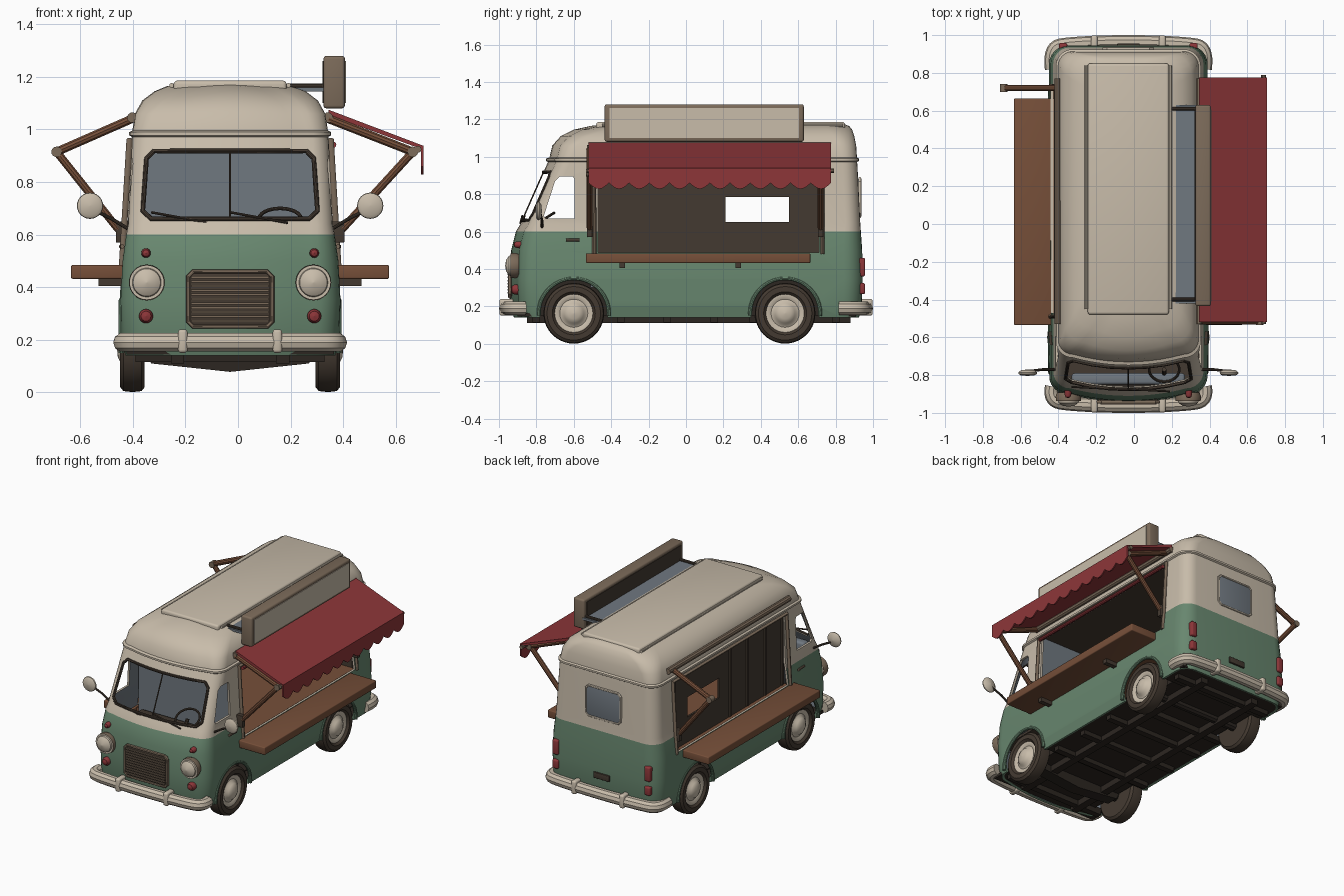
import bpy, bmesh, math
from mathutils import Vector, Matrix

if "Cube" in bpy.data.objects:
    bpy.data.objects.remove(bpy.data.objects["Cube"])

CX = -0.03   # the body sits slightly left of the bounding-box centre


def mat(name, r, g, b):
    m = bpy.data.materials.new(name)
    lin = lambda c: ((c / 255 + 0.055) / 1.055) ** 2.4
    m.diffuse_color = (lin(r), lin(g), lin(b), 1)
    m.use_nodes = True
    m.node_tree.nodes["Principled BSDF"].inputs["Base Color"].default_value = m.diffuse_color
    return m


GREEN = mat("sage_green", 104, 135, 111)
CREAM = mat("cream", 200, 188, 170)
SLATE = mat("slate_grey", 112, 120, 128)
WOOD = mat("wood", 118, 79, 57)
RED = mat("awning_red", 141, 54, 57)
DARK = mat("underbody_black", 44, 38, 33)
BROWN = mat("dark_brown", 68, 58, 49)
TAUPE = mat("taupe", 124, 107, 90)


def make(name, bm, *mats):
    bmesh.ops.recalc_face_normals(bm, faces=bm.faces)
    me = bpy.data.meshes.new(name)
    bm.to_mesh(me)
    bm.free()
    for m in mats:
        me.materials.append(m)
    o = bpy.data.objects.new(name, me)
    bpy.context.collection.objects.link(o)
    return o


def box(name, lo, hi, m, bevel=0):
    bm = bmesh.new()
    bmesh.ops.create_cube(bm, size=1)
    for v in bm.verts:
        v.co = Vector([lo[i] + (v.co[i] + 0.5) * (hi[i] - lo[i]) for i in range(3)])
    if bevel:
        bmesh.ops.bevel(bm, geom=bm.edges[:], offset=bevel, segments=3, profile=0.5, affect='EDGES')
    return make(name, bm, m)


def prism(name, pts, axis, a, b, *mats, index=0):
    bm = bmesh.new()
    put = (lambda p, t: (t, p[0], p[1])) if axis == 'x' else (lambda p, t: (p[0], t, p[1]))
    f = bm.faces.new([bm.verts.new(put(p, a)) for p in pts])
    ext = bmesh.ops.extrude_face_region(bm, geom=[f])
    move = Vector((b - a, 0, 0) if axis == 'x' else (0, b - a, 0))
    bmesh.ops.translate(bm, vec=move, verts=[v for v in ext['geom'] if isinstance(v, bmesh.types.BMVert)])
    for f in bm.faces:
        f.material_index = index
    return make(name, bm, *mats)


def tube(name, pts, r, m, cyclic=False, nurbs=False):
    cu = bpy.data.curves.new(name, 'CURVE')
    cu.dimensions, cu.bevel_depth, cu.bevel_resolution, cu.use_fill_caps = '3D', r, 3, True
    s = cu.splines.new('NURBS' if nurbs else 'POLY')
    s.points.add(len(pts) - 1)
    for p, q in zip(s.points, pts):
        p.co = (*q, 1)
    s.use_cyclic_u = cyclic
    if nurbs:
        s.order_u, s.use_endpoint_u, s.resolution_u = 3, True, 6
    cu.materials.append(m)
    o = bpy.data.objects.new(name, cu)
    bpy.context.collection.objects.link(o)
    bpy.ops.object.select_all(action='DESELECT')
    o.select_set(True)
    bpy.context.view_layer.objects.active = o
    bpy.ops.object.convert(target='MESH')
    return o


def lathe(name, prof, loc, axis, mats, split=99, n=32):
    """prof: (radius, height) along the axis; segments from index split on use the second material."""
    bm = bmesh.new()
    rings = [[bm.verts.new((max(r, 1e-4) * math.cos(2 * math.pi * i / n), max(r, 1e-4) * math.sin(2 * math.pi * i / n), h))
              for i in range(n)] for r, h in prof]
    for k in range(len(rings) - 1):
        for i in range(n):
            f = bm.faces.new((rings[k][i], rings[k][(i + 1) % n], rings[k + 1][(i + 1) % n], rings[k + 1][i]))
            f.material_index = int(k >= split)
    q = Vector((0, 0, 1)).rotation_difference(Vector(axis)).to_matrix().to_4x4()
    bm.transform(Matrix.Translation(loc) @ q)
    return make(name, bm, *mats)


# Body shell: horizontal rings (z, half width, front y, back y, corner radius)
RINGS = [(.14, .40, -.92, .925, .09), (.2, .415, -.94, .94, .1), (.35, .42, -.942, .945, .1), (.5, .412, -.935, .942, .1),
         (.6, .398, -.91, .935, .09), (.64, .39, -.885, .932, .08), (.945, .376, -.75, .917, .08), (.972, .374, -.738, .915, .08),
         (.978, .384, -.748, .925, .09), (.99, .384, -.748, .925, .09), (.996, .372, -.73, .914, .08), (1.06, .362, -.715, .91, .09),
         (1.11, .334, -.67, .9, .11), (1.145, .288, -.6, .888, .13), (1.165, .24, -.51, .872, .14), (1.176, .17, -.42, .84, .1)]
BOW = 0.04


def front_y(x, z):
    a, b = next((a, b) for a, b in zip(RINGS, RINGS[1:]) if z <= b[0])
    t = (z - a[0]) / (b[0] - a[0])
    hw, yf, r = (a[i] + t * (b[i] - a[i]) for i in (1, 2, 4))
    x = abs(x)
    if x <= hw - r:
        return yf + BOW * (x / (hw - r)) ** 2
    return yf + BOW + r - math.sqrt(max(0, r * r - (x - hw + r) ** 2))


def ring(z, hw, yf, yb, r):
    c = hw - r
    pts = [(c * i / 5, yf + BOW * (i / 5) ** 2) for i in range(-5, 6)]
    for cx, cy, a0 in ((c, yf + BOW + r, -90), (c, yb - r, 0), (-c, yb - r, 90), (-c, yf + BOW + r, 180)):
        for k in range(0 if a0 in (0, 90) else 1, 7 if a0 != 180 else 6):
            a = math.radians(a0 + 15 * k)
            pts.append((cx + r * math.cos(a), cy + r * math.sin(a)))
    return [(x, y, z) for x, y in pts]


bm = bmesh.new()
loops = [[bm.verts.new(p) for p in ring(*R)] for R in RINGS]
for k in range(len(loops) - 1):
    n = len(loops[k])
    for i in range(n):
        f = bm.faces.new((loops[k][i], loops[k][(i + 1) % n], loops[k + 1][(i + 1) % n], loops[k + 1][i]))
        f.material_index = int(RINGS[k][0] >= .6)
bm.faces.new(loops[-1]).material_index = 1
body = make("body_shell", bm, GREEN, CREAM, SLATE)
sol = body.modifiers.new("wall", 'SOLIDIFY')
sol.thickness, sol.offset, sol.material_offset = .015, -1, 2

# Openings: wheel arches, windscreen, door windows, serving hatches
WHEEL_Y, WZ = (-.6, .53), .163
arch = lambda cy, r, a0=0, a1=360, n=32: [(cy + r * math.cos(math.radians(a0 + (a1 - a0) * i / n)),
                                           WZ + r * math.sin(math.radians(a0 + (a1 - a0) * i / n))) for i in range(n)]
screen = [(-.30, .66), (.30, .66), (.332, .69), (.318, .89), (.29, .918), (-.29, .918), (-.318, .89), (-.332, .69)]
door = [(-.595, .67), (-.595, .88), (-.605, .895), (-.675, .895), (-.70, .87), (-.76, .685), (-.75, .67)]
three = (GREEN, CREAM, SLATE)
cutters = [prism("cut_arch", arch(y, .183), 'x', -.6, .6, *three) for y in WHEEL_Y]
cutters += [prism("cut_screen", screen, 'y', -1.1, -.56, *three, index=1),
            prism("cut_door", door, 'x', -.6, .6, *three, index=1)]
hatch = [(-.47, .488), (.71, .488), (.71, .95), (-.47, .95)]
cutters += [prism("cut_hatch", hatch, 'x', s * .3, s * .5, *three, index=1) for s in (1, -1)]
for c in cutters:
    b = body.modifiers.new("cut", 'BOOLEAN')
    b.object, b.operation, b.solver = c, 'DIFFERENCE', 'EXACT'
bpy.context.view_layer.objects.active = body
for m in list(body.modifiers):
    bpy.ops.object.modifier_apply(modifier=m.name)
for c in cutters:
    bpy.data.objects.remove(c)

# Windscreen surround, divider, wipers
rim = []
for (x0, z0), (x1, z1) in zip(screen, screen[1:] + screen[:1]):
    rim += [(x0 + (x1 - x0) * t / 6, z0 + (z1 - z0) * t / 6) for t in range(6)]
tube("windscreen_rim", [(x, front_y(x, z), z) for x, z in rim], .009, BROWN, True)
tube("windscreen_divider", [(0, front_y(0, z), z) for z in (.66, .918)], .004, BROWN)
for x in (-.2, .1):
    tube("wiper", [(x + .12, front_y(x, .65) - .01, .645), (x - .1, front_y(x, .68) - .012, .685)], .005, BROWN)

# Cab interior
box("cab_bulkhead", (-.36, -.51, .3), (.36, -.495, .99), SLATE)
box("cab_floor", (-.38, -.84, .345), (.38, -.5, .36), BROWN)
box("dashboard", (-.3, -.85, .5), (.3, -.79, .62), SLATE, .015)
box("bench_seat", (-.33, -.68, .36), (.33, -.52, .5), BROWN, .02)
tube("steering_wheel", [(.19 + .08 * math.cos(a), -.77 + .065 * math.sin(a), .66 + .04 * math.sin(a))
                        for a in [i * math.pi / 12 for i in range(24)]], .007, BROWN, True)
tube("steering_column", [(.19, -.77, .66), (.19, -.82, .55)], .012, BROWN)

# Kitchen interior: worktop across the van, shutter wall with a hatch on the left
box("kitchen_worktop", (-.395, -.495, .455), (.395, .735, .48), WOOD)
box("kitchen_ceiling", (-.355, -.495, .985), (.355, .75, 1.0), BROWN)
box("kitchen_rear_wall", (-.37, .735, .47), (.37, .75, .995), BROWN)
for y0, y1, z0, z1 in ((-.495, .21, .47, .99), (.55, .74, .47, .99), (.21, .55, .47, .65), (.21, .55, .785, .99)):
    box("shutter_wall", (-.365, y0, z0), (-.352, y1, z1), BROWN)
for y in (-.46, -.28, -.09, .1, .7):
    box("shutter_bar", (-.375, y - .008, .485), (-.345, y + .008, .95), BROWN)

# Counters, hatch frames, folding arms on both sides
for s in (1, -1):
    x0, x1 = sorted((s * .385, s * .605))
    box("counter", (x0, -.535, .432), (x1, .665, .484), WOOD, .006)
    for y in (-.34, .28):
        box("counter_bracket", (min(s * .41, s * .5), y - .015, .405), (max(s * .41, s * .5), y + .015, .435), BROWN)
    tube("hatch_frame", [(s * .412, -.49, .48), (s * .383, -.49, .96), (s * .383, .73, .96), (s * .412, .73, .48)], .012, TAUPE)
    tube("roof_side_rail", [(s * .372, -.53, 1.045), (s * .372, .77, 1.045)], .02, TAUPE)
    for y in ((-.515, .72) if s > 0 else (.72,)):
        tip = (s * (.695 if s > 0 else .66), y, .915)
        tube("upper_arm", [(s * .375, y, 1.04), tip], .017, WOOD)
        tube("lower_arm", [tip, (s * .425, y, .62)], .016, WOOD)
        lathe("arm_joint", [(0, -.02), (.02, -.02), (.02, .02), (0, .02)], tip, (0, 1, 0), [TAUPE], n=16)
        x0, x1 = sorted((s * .385, s * .435))
        box("arm_bracket", (x0, y - .015, .57), (x1, y + .015, .65), BROWN, .004)
tube("hatch_red_trim", [(.392, -.47, .942), (.392, .71, .942)], .012, RED)

# Awning with scalloped valance
prism("awning", [(.375, 1.075), (.73, .94), (.73, .925), (.375, 1.055)], 'y', -.52, .775, RED)
N = 96
low = [(-.52 + 1.295 * i / N, .86 - .032 * abs(math.sin(math.pi * 12 * i / N))) for i in range(N + 1)]
prism("awning_valance", [(.775, .94), (-.52, .94)] + low, 'x', .726, .735, RED)
tube("awning_front_bar", [(.715, -.53, .925), (.715, .79, .925)], .013, TAUPE)

# Roof panel, sign board and its roof plate
box("roof_panel", (-.215, -.48, 1.13), (.215, .85, 1.186), CREAM, .014)
for x in (-.222, .222):
    tube("roof_panel_rail", [(x, -.45, 1.168), (x, .84, 1.168)], .009, CREAM)
box("roof_plate", (.25, -.42, 1.145), (.365, .63, 1.16), SLATE)
box("sign_box", (.355, -.435, 1.08), (.437, .63, 1.28), TAUPE, .012)
box("sign_face", (.43, -.41, 1.10), (.441, .605, 1.26), CREAM)
box("sign_back", (.351, -.41, 1.10), (.36, .605, 1.26), BROWN)
for y in (-.4, .61):
    tube("sign_strut", [(.22, y, 1.165), (.36, y, 1.165)], .01, BROWN)

# Front: headlights, lamps, grille
for s in (1, -1):
    lathe("headlight", [(0, .075), (.03, .07), (.052, .055), (.055, .045), (.066, .045), (.068, .02), (.06, 0)],
          (s * .317, -.892, .418), (0, -1, 0), [CREAM, TAUPE], 4)
    for z, r in ((.53, .018), (.29, .027)):
        lathe("indicator", [(0, .035), (r * .7, .03), (r, .015), (r, -.01)], (s * .32, front_y(.32, z), z), (0, -1, 0), [RED], n=16)
box("grille_back", (-.155, -.947, .255), (.155, -.92, .455), BROWN, .008)
for i in range(11):
    z = .272 + i * .0166
    box("grille_slat", (-.148, -.955, z - .004), (.148, -.94, z + .004), TAUPE)
tube("grille_rim", [(x, -.942, z) for x, z in ((-.14, .25), (.14, .25), (.16, .27), (.16, .44), (.14, .46),
                                               (-.14, .46), (-.16, .44), (-.16, .27))], .009, TAUPE, True)

# Bumpers with overriders
for s, end in ((-1, .86), (1, .82)):
    path = [(-.405, end), (-.42, .935), (-.3, .955), (0, .966), (.3, .955), (.42, .935), (.405, end)]
    tube("bumper", [(x, s * y, .19) for x, y in path], .037, CREAM, nurbs=True)
    for x in (-.18, .18):
        y0, y1 = sorted((s * .92, s * .998))
        box("overrider", (x - .018, y0, .15), (x + .018, y1, .24), CREAM, .012)

# Rear window, tail lights, plate
box("rear_window", (-.125, .912, .685), (.125, .933, .88), SLATE, .004)
tube("rear_window_rim", [(x, .929, z) for x, z in ((-.11, .68), (.11, .68), (.13, .70), (.13, .865), (.11, .885),
                                                  (-.11, .885), (-.13, .865), (-.13, .70))], .008, CREAM, True)
box("number_plate", (-.06, .94, .28), (.06, .955, .32), BROWN, .004)
for s in (1, -1):
    for z0, z1 in ((.36, .46), (.265, .325)):
        box("tail_light", (s * .345 - .022, .91, z0), (s * .345 + .022, .958, z1), RED, .01)

# Mirrors, door handles, wheels and arch lips
TYRE = [(0, .43), (.03, .427), (.052, .415), (.06, .402), (.075, .395), (.095, .405), (.102, .404),
        (.115, .418), (.143, .418), (.158, .406), (.162, .372), (.158, .337), (.143, .325), (0, .325)]
for s in (1, -1):
    lathe("mirror", [(0, .014), (.035, .012), (.048, .004), (.05, -.004), (.035, -.016), (0, -.02)],
          (s * .533, -.79, .71), (0, -1, 0), [CREAM], n=24)
    tube("mirror_stem", [(s * .53, -.78, .70), (s * .45, -.77, .66), (s * .385, -.77, .62)], .007, BROWN)
    tube("door_handle", [(s * .41, -.64, .555), (s * .415, -.57, .555)], .008, TAUPE)
    for y in WHEEL_Y:
        lathe("wheel", TYRE, (0, y, WZ), (s, 0, 0), [CREAM, BROWN], 6, 40)
        tube("arch_lip", [(s * .413, py, pz) for py, pz in arch(y, .187, -4, 190)], .011, GREEN)

# Underbody
box("chassis_floor", (-.31, -.88, .15), (.31, .9, .17), DARK)
for y0, y1 in ((-.9, -.785), (-.415, .345), (.715, .91)):
    box("floor_section", (-.395, y0, .145), (.395, y1, .165), DARK)
for x in (-.2, .2):
    box("chassis_rail", (x - .025, -.85, .11), (x + .025, .88, .15), DARK)
for y in (-.8, -.35, -.1, .15, .36, .8):
    box("cross_member", (-.36, y - .02, .115), (.36, y + .02, .15), DARK)
prism("front_beam", [(-.32, .15), (-.3, .11), (0, .078), (.3, .11), (.32, .15)], 'y', -.64, -.56, DARK)
for y in WHEEL_Y:
    box("wheel_well", (-.315, y - .2, .15), (.315, y + .2, .345), DARK)
    tube("axle", [(-.34, y, .15), (.34, y, .15)], .03, DARK)

# Shift to the model centre and smooth
bpy.ops.object.select_all(action='DESELECT')
for o in bpy.context.scene.objects:
    o.location.x += CX
    o.select_set(True)
bpy.context.view_layer.objects.active = body
bpy.ops.object.shade_smooth_by_angle(angle=math.radians(35))
